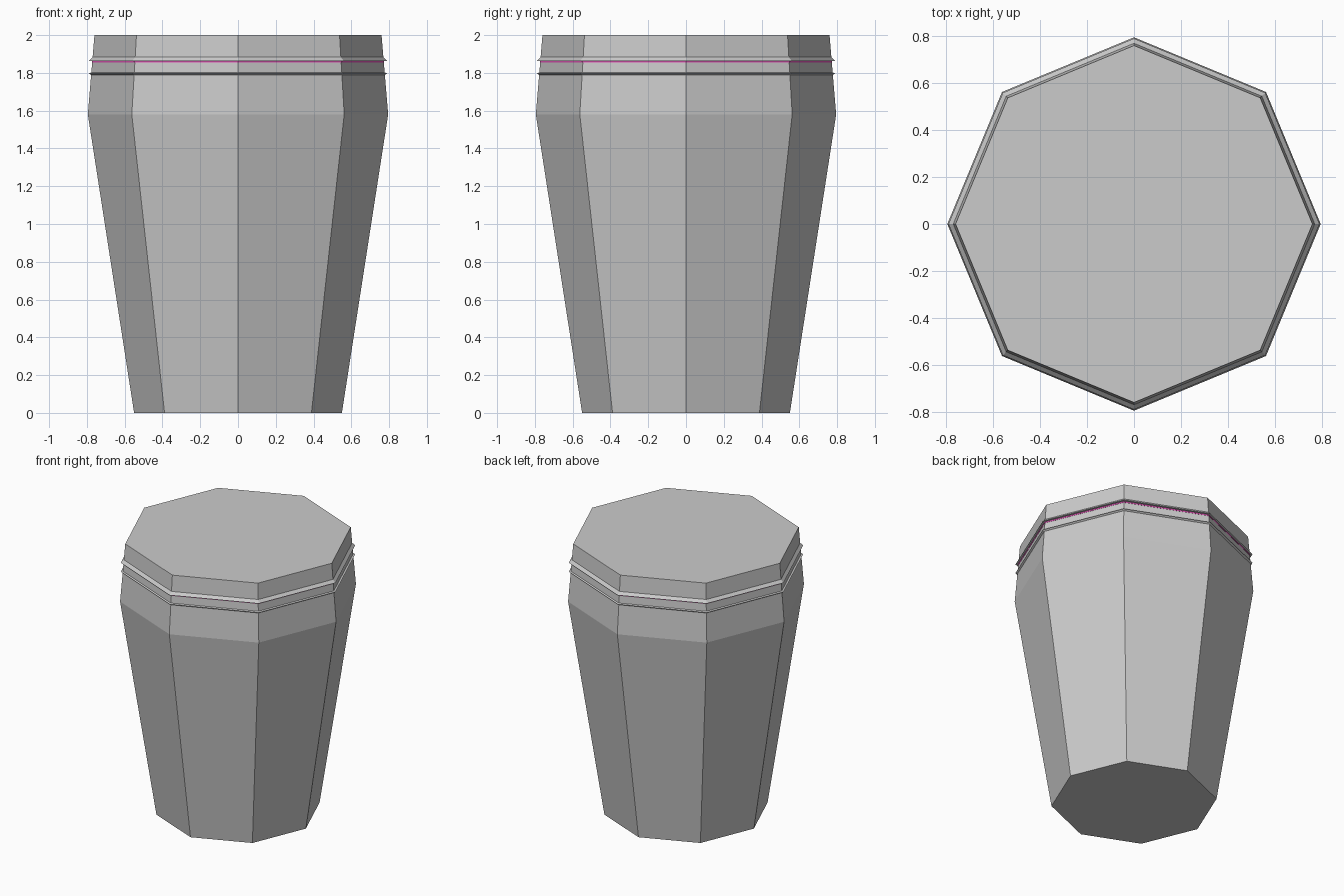
import bpy, bmesh
from math import cos, sin, pi

if "Cube" in bpy.data.objects:
    bpy.data.objects.remove(bpy.data.objects["Cube"])

SIDES = 8


def lathe(name, profile, closed_loop=False, color=None):
    """Eight-sided turned part from (radius, z) points; capped or a closed ring."""
    bm = bmesh.new()
    rings = [[bm.verts.new((r * cos(2 * pi * i / SIDES), r * sin(2 * pi * i / SIDES), z))
              for i in range(SIDES)] for r, z in profile]
    pairs = list(zip(rings, rings[1:]))
    if closed_loop:
        pairs.append((rings[-1], rings[0]))
    else:
        bm.faces.new(rings[0][::-1])
        bm.faces.new(rings[-1])
    for a, b in pairs:
        for i in range(SIDES):
            j = (i + 1) % SIDES
            bm.faces.new((a[i], a[j], b[j], b[i]))
    bmesh.ops.recalc_face_normals(bm, faces=bm.faces)
    mesh = bpy.data.meshes.new(name)
    bm.to_mesh(mesh)
    bm.free()
    obj = bpy.data.objects.new(name, mesh)
    bpy.context.collection.objects.link(obj)
    if color:
        mat = bpy.data.materials.new(name + "_color")
        mat.diffuse_color = color
        mat.use_nodes = True
        mat.node_tree.nodes["Principled BSDF"].inputs["Base Color"].default_value = mat.diffuse_color
        mesh.materials.append(mat)
    return obj


# Tapered container with shoulder and flat top
lathe("container_body", [(0.55, 0), (0.795, 1.58), (0.76, 2.0)])

# Lower lip: slopes outward to a flat top
lathe("lower_lip", [(0.772, 1.785), (0.79, 1.798), (0.772, 1.803)], True)

# Upper lip: flat underside, slopes in towards the top
lathe("upper_lip", [(0.766, 1.864), (0.79, 1.864), (0.766, 1.888)], True)

# Thin coloured seam tucked under the upper lip
lathe("seam_strip", [(0.768, 1.855), (0.774, 1.855), (0.774, 1.864), (0.768, 1.864)],
      True, (0.8, 0.1, 0.5, 1))
